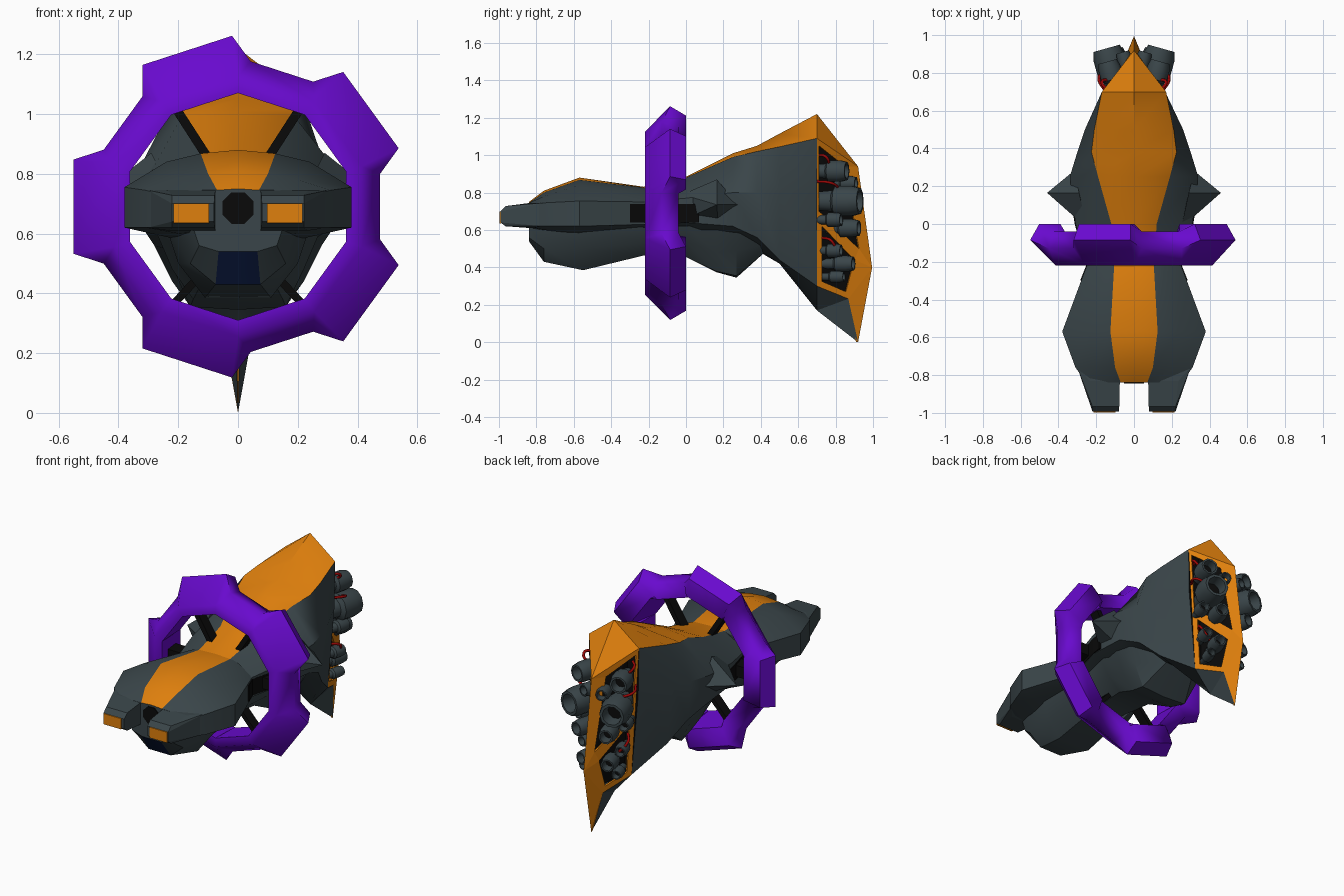
import bpy, bmesh, math
from mathutils import Vector, Matrix

if "Cube" in bpy.data.objects:
    bpy.data.objects.remove(bpy.data.objects["Cube"])


def mat(name, c):
    m = bpy.data.materials.new(name)
    m.diffuse_color = (*c, 1)
    m.use_nodes = True
    m.node_tree.nodes["Principled BSDF"].inputs["Base Color"].default_value = m.diffuse_color
    return m


GREY = mat("slate_grey", (.042, .060, .067))
ORANGE = mat("orange", (.74, .215, .004))
PURPLE = mat("purple", (.14, .003, .62))
BLACK = mat("black", (.003, .003, .003))
BLUE = mat("dark_blue", (.004, .012, .06))
RED = mat("red", (.32, .002, .002))


def finish(name, bm, mats, smooth=0):
    bmesh.ops.remove_doubles(bm, verts=bm.verts[:], dist=1e-5)
    bmesh.ops.recalc_face_normals(bm, faces=bm.faces[:])
    me = bpy.data.meshes.new(name)
    bm.to_mesh(me)
    bm.free()
    for m in mats:
        me.materials.append(m)
    if smooth:
        me.shade_smooth()
        me.set_sharp_from_angle(angle=math.radians(smooth))
    ob = bpy.data.objects.new(name, me)
    bpy.context.collection.objects.link(ob)
    return ob


def bridge(bm, rings, closed=False, rule=None):
    """Join consecutive vertex rings with quads; rule(segment, column) picks the colour."""
    n = len(rings[0])
    for i in range(len(rings) if closed else len(rings) - 1):
        a, b = rings[i], rings[(i + 1) % len(rings)]
        for j in range(n):
            k = (j + 1) % n
            f = bm.faces.new((a[j], a[k], b[k], b[j]))
            f.material_index = rule(i, j) if rule else 0


def loft(name, sections, mats, rule=None, caps=(0, 0)):
    """Mirrored loft along y from half sections running top centre to bottom centre."""
    bm = bmesh.new()
    rings = []
    for y, half in sections:
        pts = half + [(-x, z) for x, z in half[-2:0:-1]]
        rings.append([bm.verts.new((x, y, z)) for x, z in pts])
    bridge(bm, rings, False, rule)
    for ring, c in zip((rings[0], rings[-1]), caps):
        bm.faces.new(ring).material_index = c
    return finish(name, bm, mats, 35)


def hull(name, pts, m):
    bm = bmesh.new()
    for p in pts:
        bm.verts.new(p)
    bmesh.ops.convex_hull(bm, input=bm.verts[:])
    return finish(name, bm, [m])


def box(name, lo, hi, m):
    return hull(name, [(x, y, z) for x in (lo[0], hi[0]) for y in (lo[1], hi[1]) for z in (lo[2], hi[2])], m)


def stripe(i, j, n):
    return 1 if j in (0, n - 1) else 0


# Upper head with the orange back stripe
loft("head", [
    (-.84, [(0, .75), (.07, .745), (.12, .745), (.25, .73), (.25, .62), (.10, .61), (0, .61)]),
    (-.76, [(0, .81), (.10, .80), (.20, .78), (.31, .745), (.31, .62), (.20, .60), (0, .60)]),
    (-.57, [(0, .88), (.125, .868), (.24, .84), (.38, .755), (.38, .62), (.20, .58), (0, .58)]),
    (-.22, [(0, .83), (.105, .826), (.16, .81), (.25, .75), (.25, .63), (.12, .60), (0, .60)]),
], [GREY, ORANGE], lambda i, j: stripe(i, j, 12))

# Rear hull, flaring back to the engine bay
loft("rear_hull", [
    (-.23, [(0, .83), (.105, .826), (.25, .75), (.25, .63), (.10, .58), (0, .58)]),
    (0, [(0, .885), (.12, .88), (.31, .77), (.31, .64), (.12, .60), (0, .60)]),
    (.25, [(0, 1.01), (.19, .99), (.34, .80), (.32, .62), (.15, .52), (0, .50)]),
    (.38, [(0, 1.05), (.225, 1.02), (.30, .80), (.28, .56), (.12, .50), (0, .49)]),
    (.50, [(0, 1.115), (.21, 1.045), (.26, .80), (.22, .44), (.06, .42), (0, .42)]),
    (.70, [(0, 1.22), (.17, 1.09), (.165, .80), (.12, .30), (.004, .17), (0, .17)]),
], [GREY, ORANGE, BLACK], lambda i, j: stripe(i, j, 10), (0, 2))

# Lower jaw and belly, with a blue window under the chin
loft("jaw_and_belly", [
    (-.84, [(0, .62), (.15, .62), (.13, .56), (.065, .54), (0, .54)]),
    (-.76, [(0, .62), (.18, .62), (.16, .50), (.075, .43), (0, .43)]),
    (-.55, [(0, .62), (.24, .62), (.20, .50), (.11, .385), (0, .385)]),
    (-.22, [(0, .62), (.20, .62), (.17, .53), (.09, .465), (0, .465)]),
    (0, [(0, .62), (.25, .62), (.20, .54), (.11, .455), (0, .455)]),
    (.16, [(0, .62), (.28, .62), (.22, .48), (.15, .38), (0, .375)]),
    (.27, [(0, .62), (.28, .62), (.22, .49), (.16, .355), (0, .345)]),
    (.42, [(0, .58), (.22, .58), (.18, .52), (.10, .48), (0, .48)]),
], [GREY, BLUE], lambda i, j: 1 if i == 0 and j in (3, 4) else 0)

# Nose sensor
bm = bmesh.new()
bmesh.ops.create_cone(bm, cap_ends=True, segments=8, radius1=.057, radius2=.057, depth=.03,
                      matrix=Matrix.Translation((0, -.83, .685)) @ Matrix.Rotation(math.pi / 2, 4, 'X')
                      @ Matrix.Rotation(math.pi / 8, 4, 'Z'))
finish("nose_sensor", bm, [BLACK])

# Ring: ten-sided, every second segment raised into a fin
bm = bmesh.new()
rings = []
for k in range(5):
    c = 180 + 72 * k
    for fin, th, ph in ((1, c - 18, c - 16), (1, c + 18, c + 16), (0, c + 18, c + 23), (0, c + 54, c + 49)):
        if fin:
            prof = [(.38, th, -.22), (.435, th, -.22), (.572, ph, -.085), (.522, ph, 0), (.41, th, 0)]
        else:
            prof = [(.38, th, -.22), (.435, th, -.22), (.488, ph, -.13), (.465, ph, -.04), (.385, th, -.04)]
        rings.append([bm.verts.new((r * math.cos(math.radians(a)), y, .69 + r * math.sin(math.radians(a))))
                      for r, a, y in prof])
bridge(bm, rings, True)
finish("ring", bm, [PURPLE], 50)


# Side surface of the engine bay, narrowing from the hull edge to the spine
def bay(s, y, z):
    spine = max(.92, .92 + .075 * (z / .4 if z < .4 else (.94 - z) / .54))
    t = max(0, min(1, (y - .7) / (spine - .7)))
    return (s * (.12 + .05 * (z - .3) / .79) * (1 - t), y, z)


OUT = [(.7, 1.09), (.92, .94), (.995, .4), (.92, 0), (.7, .3), (.7, .66)]
UP = [(.712, 1.05), (.85, .94), (.925, .50), (.712, .70)]
LOW = [(.728, .62), (.90, .44), (.855, .27), (.728, .325)]
KNEE = (.868, .232)
FRAME = [(OUT[0], OUT[1], UP[1], UP[0]), (OUT[1], OUT[2], UP[2], UP[1]), (OUT[0], UP[0], UP[3], OUT[5]),
         (UP[3], UP[2], LOW[1], LOW[0]), (OUT[2], LOW[1], UP[2]), (OUT[2], OUT[3], KNEE), (OUT[2], KNEE, LOW[2], LOW[1]),
         (KNEE, OUT[4], LOW[3], LOW[2]), (OUT[4], OUT[5], LOW[0], LOW[3]), (OUT[5], UP[3], LOW[0])]
bm = bmesh.new()
for s in (1, -1):
    for f in FRAME:
        bm.faces.new([bm.verts.new(bay(s, *p)) for p in f])
    bm.faces.new([bm.verts.new(p) for p in ((0, .7, 1.22), (s * .17, .7, 1.09), (0, .92, .94))])
frame = finish("engine_bay_frame", bm, [ORANGE])
mod = frame.modifiers.new("thickness", 'SOLIDIFY')
mod.thickness = .012

# Dark core inside the bay and the thin keel below it
hull("engine_bay_core", [(s * x, .69, z) for s in (1, -1) for x, z in ((.10, 1.08), (.075, .32))]
     + [(0, .87, .92), (0, .93, .42), (0, .87, .24)], BLACK)
bm = bmesh.new()
for s in (1, -1):
    s2, low, knee, tip = [bm.verts.new(p) for p in (
        (s * .12, .7, .3), (s * .004, .7, .17), bay(s, *KNEE), (0, .92, 0))]
    bm.faces.new((s2, low, knee))
    bm.faces.new((low, tip, knee))
finish("tail_keel", bm, [GREY])


# Engine nozzles: turned profile, open at the back with a black throat
def nozzle(name, end, r, length, direction):
    bm = bmesh.new()
    prof = [(-1, .6), (-.62, .7), (-.55, 1), (-.2, 1), (0, .85), (0, .66), (-.3, .55)]
    rings = [[bm.verts.new((r * q * math.cos(math.tau * i / 10), r * q * math.sin(math.tau * i / 10), t * length))
              for i in range(10)] for t, q in prof]
    bridge(bm, rings)
    bm.faces.new(rings[-1]).material_index = 1
    bm.faces.new(rings[0])
    rot = Vector(direction).to_track_quat('Z', 'Y').to_matrix().to_4x4()
    bmesh.ops.transform(bm, matrix=Matrix.Translation(end) @ rot, verts=bm.verts[:])
    finish(name, bm, [GREY, BLACK], 40)


NOZZLES = [(.14, .86, .915, .06, .18), (.145, .93, .755, .085, .24), (.10, .925, .61, .05, .18),
           (.155, .83, .655, .04, .13), (.09, .895, .42, .045, .17), (.115, .845, .35, .032, .13),
           (.13, .83, .49, .038, .13), (.06, .91, .85, .04, .14)]
CABLES = [[(.13, .70, 1.0), (.17, .75, .99), (.11, .76, .93)], [(.15, .70, .86), (.185, .78, .85), (.12, .82, .82)],
          [(.11, .72, .56), (.15, .78, .54), (.09, .80, .46)]]
for s, side in ((1, "right"), (-1, "left")):
    for i, (x, y, z, r, ln) in enumerate(NOZZLES):
        nozzle(f"{side}_nozzle_{i + 1}", (s * x, y, z), r, ln, (s * .28, 1, 0))
    # Red cables between the nozzles
    for i, path in enumerate(CABLES):
        cu = bpy.data.curves.new(f"{side}_cable_{i + 1}", 'CURVE')
        cu.dimensions, cu.bevel_depth, cu.bevel_resolution, cu.resolution_u = '3D', .008, 1, 5
        sp = cu.splines.new('BEZIER')
        sp.bezier_points.add(len(path) - 1)
        for bp, p in zip(sp.bezier_points, path):
            bp.co = (s * p[0], p[1], p[2])
            bp.handle_left_type = bp.handle_right_type = 'AUTO'
        cu.materials.append(RED)
        bpy.context.collection.objects.link(bpy.data.objects.new(cu.name, cu))

    # Front prong with its orange tip
    hull(f"{side}_prong", [(s * x, y, z) for y, xa, xb, za, zb in (
        (-.992, .08, .22, .64, .70), (-.965, .078, .22, .62, .728), (-.83, .075, .235, .61, .745),
        (-.76, .10, .30, .62, .745)) for x in (xa, xb) for z in (za, zb)], GREY)
    box(f"{side}_prong_tip", (s * .097, -.998, .635), (s * .215, -.989, .70), ORANGE)
    # Side nub on the rear hull
    hull(f"{side}_nub", [(s * x, y, z) for x, y, z in (
        (.25, 0, .66), (.25, -.02, .79), (.46, .165, .735),
        (.32, .28, .735), (.29, .165, .87), (.29, .17, .65))], GREY)
    # Black neck panels and link to the ring
    for part, pts in (("front", ((.2, -.3), (.285, -.3), (.253, -.22), (.2, -.22))),
                      ("rear", ((.2, -.22), (.253, -.22), (.314, 0), (.325, .07), (.2, .07)))):
        hull(f"{side}_{part}_neck_panel", [(s * x, y, z) for z in (.64, .74) for x, y in pts], BLACK)
    box(f"{side}_ring_link", (s * .25, -.15, .66), (s * .38, -.06, .73), BLACK)
    # Diagonal struts holding the ring
    for top, (xa, za, xb, zb) in (("upper", (.06, .79, .215, 1.03)), ("lower", (.07, .52, .22, .36))):
        hull(f"{side}_{top}_strut", [(s * (x + d), y, z) for x, z in ((xa, za), (xb, zb))
                                     for d in (-.018, .018) for y in (-.14, -.08)], BLACK)
